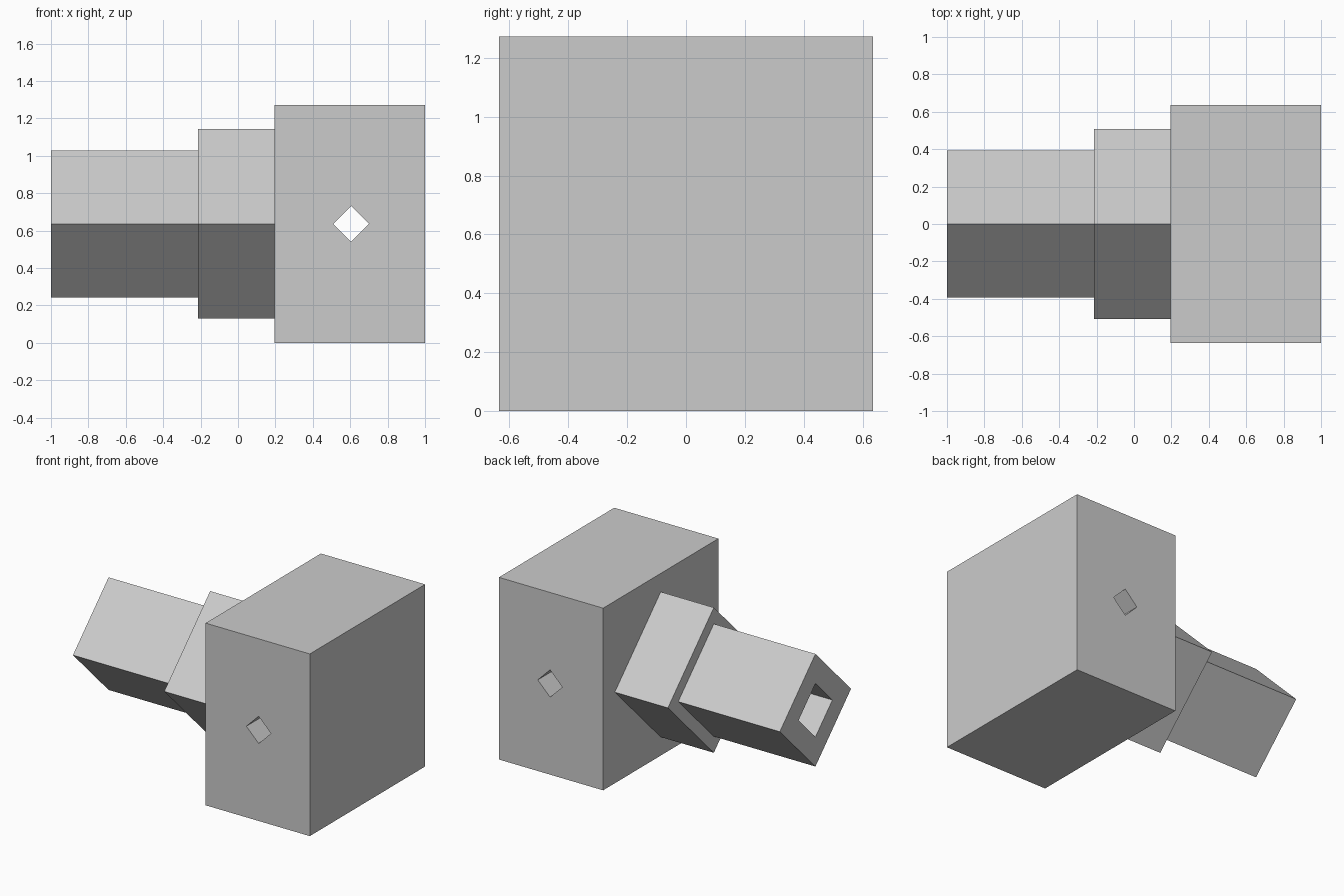
import bpy
import math

cube = bpy.data.objects.get("Cube")
if cube:
    bpy.data.objects.remove(cube, do_unlink=True)

grey = bpy.data.materials.new("light_grey")
grey.use_nodes = True
colour = (0.6, 0.6, 0.6, 1)
grey.diffuse_color = colour
grey.node_tree.nodes["Principled BSDF"].inputs["Base Color"].default_value = colour

MID = 0.636        # height of the common axis
HEAD_X = 0.195     # inner face of the head


def diamond_bar(name, x0, x1, radius):
    """Four-sided bar along x with its corners up, down, front and back."""
    bpy.ops.mesh.primitive_cylinder_add(
        vertices=4, radius=radius, depth=x1 - x0,
        location=((x0 + x1) / 2, 0, MID), rotation=(0, math.pi / 2, 0))
    bar = bpy.context.object
    bar.name = name
    bar.data.materials.append(grey)
    return bar


def cut(target, cutter):
    """Subtract the cutter from the target and hide it."""
    mod = target.modifiers.new("hole", "BOOLEAN")
    mod.object = cutter
    mod.operation = "DIFFERENCE"
    mod.solver = "EXACT"
    bpy.context.view_layer.objects.active = target
    bpy.ops.object.modifier_apply(modifier=mod.name)
    bpy.data.objects.remove(cutter, do_unlink=True)


# Head block
bpy.ops.mesh.primitive_cube_add(size=1, location=((HEAD_X + 1) / 2, 0, MID))
head = bpy.context.object
head.name = "head_block"
head.scale = (1 - HEAD_X, 2 * MID, 2 * MID)
bpy.ops.object.transform_apply(location=False, rotation=False, scale=True)
head.data.materials.append(grey)

# Pin hole from front to back through the head
bpy.ops.mesh.primitive_cylinder_add(
    vertices=4, radius=0.095, depth=2, location=(0.605, 0, MID),
    rotation=(math.pi / 2, 0, 0))
pin = bpy.context.object
pin.data.materials.append(grey)
cut(head, pin)

# Collar and shaft with a square bore reaching the head
collar = diamond_bar("collar", -0.215, HEAD_X, 0.507)
shaft = diamond_bar("shaft", -1, -0.215, 0.393)
for part in (collar, shaft):
    cut(part, diamond_bar("bore_cutter", -1.2, HEAD_X + 0.1, 0.187))
